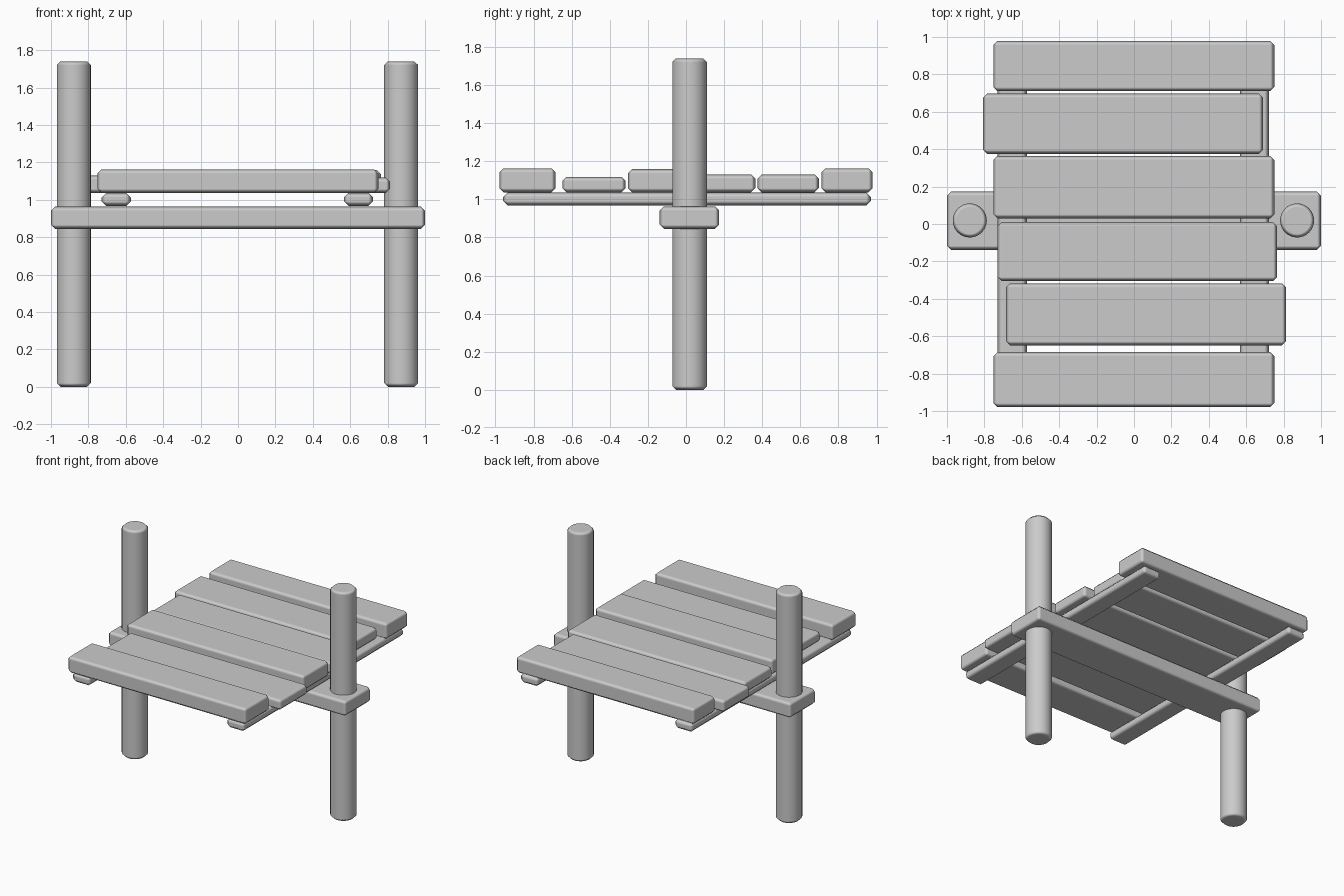
import bpy

if "Cube" in bpy.data.objects:
    bpy.data.objects.remove(bpy.data.objects["Cube"])


def finish(ob, name, bevel):
    """Name the part, chamfer its edges and shade it softly."""
    ob.name = name
    ob.data.name = name
    mod = ob.modifiers.new("Chamfer", "BEVEL")
    mod.width = bevel
    mod.segments = 1
    mod.limit_method = "ANGLE"
    mod.angle_limit = 0.8
    mod.harden_normals = True
    for p in ob.data.polygons:
        p.use_smooth = True


def box(name, x0, x1, y0, y1, z0, z1, bevel=0.022):
    bpy.ops.mesh.primitive_cube_add(
        size=1, location=((x0 + x1) / 2, (y0 + y1) / 2, (z0 + z1) / 2))
    ob = bpy.context.object
    ob.scale = (x1 - x0, y1 - y0, z1 - z0)
    bpy.ops.object.transform_apply(location=False, rotation=False, scale=True)
    finish(ob, name, bevel)


def post(name, x):
    bpy.ops.mesh.primitive_cylinder_add(
        vertices=32, radius=0.091, depth=1.74, location=(x, 0.019, 0.87))
    finish(bpy.context.object, name, 0.02)


# Upright posts
post("left_post", -0.878)
post("right_post", 0.872)

# Beam threaded by both posts
box("cross_beam", -1, 1, -0.138, 0.174, 0.845, 0.963)

# Rails under the deck
box("left_rail", -0.729, -0.573, -0.96, 0.97, 0.967, 1.037, 0.025)
box("right_rail", 0.566, 0.722, -0.96, 0.97, 0.967, 1.037, 0.025)

# Uneven deck planks, front to back: x0, x1, y0, y1, top
planks = [
    (-0.752, 0.750, -0.979, -0.685, 1.163),
    (-0.684, 0.813, -0.649, -0.317, 1.118),
    (-0.730, 0.765, -0.305, 0.010, 1.158),
    (-0.752, 0.750, 0.030, 0.364, 1.130),
    (-0.807, 0.690, 0.375, 0.697, 1.130),
    (-0.752, 0.750, 0.710, 0.979, 1.163),
]
for i, (x0, x1, y0, y1, top) in enumerate(planks, 1):
    box(f"deck_plank_{i}", x0, x1, y0, y1, 1.037, top)
